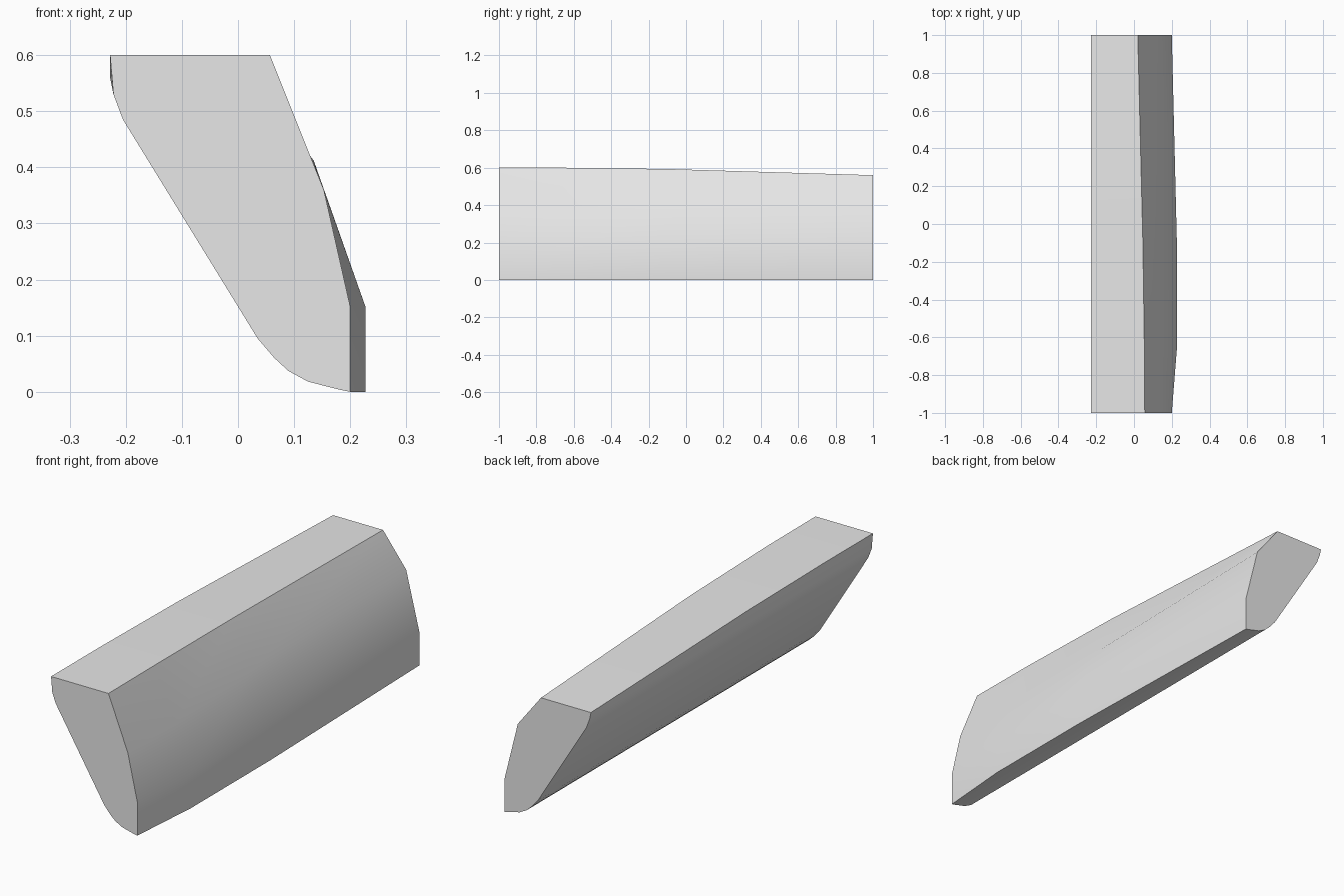
import bpy, bmesh, math

cube = bpy.data.objects.get("Cube")
if cube:
    bpy.data.objects.remove(cube, do_unlink=True)

# Plain grey material
grey = bpy.data.materials.new("light_grey")
grey.use_nodes = True
colour = (0.8, 0.8, 0.8, 1)
grey.diffuse_color = colour
grey.node_tree.nodes["Principled BSDF"].inputs["Base Color"].default_value = colour

# Left flank and rounded underside, constant along the length (x, z)
underside = [(-0.222, 0.53), (-0.205, 0.485), (0.035, 0.095), (0.065, 0.06),
             (0.09, 0.037), (0.125, 0.018), (0.18, 0.004)]

# Stations: y, top height, top edge x, shoulder (x, z), side x
stations = [(-1.0, 0.6, 0.057, (0.153, 0.36), 0.2),
            (-0.66, 0.6, 0.055, (0.153, 0.36), 0.227),
            (-0.1, 0.593, 0.047, (0.143, 0.384), 0.227),
            (1.0, 0.56, 0.02, (0.135, 0.412), 0.2)]

# Loft the bar through its cross-sections
bm = bmesh.new()
rings = []
for y, top, edge_x, shoulder, side_x in stations:
    profile = [(-0.228, top), *underside, (side_x, 0.0), (side_x, 0.152),
               shoulder, (edge_x, top)]
    rings.append([bm.verts.new((x, y, z)) for x, z in profile])
count = len(rings[0])
for a, b in zip(rings, rings[1:]):
    for i in range(count):
        j = (i + 1) % count
        bm.faces.new((a[i], a[j], b[j], b[i]))

# End caps
bm.faces.new(rings[0])
bm.faces.new(rings[-1][::-1])
bmesh.ops.recalc_face_normals(bm, faces=bm.faces[:])

mesh = bpy.data.meshes.new("armrest_bar")
bm.to_mesh(mesh)
bm.free()
mesh.materials.append(grey)
bar = bpy.data.objects.new("armrest_bar", mesh)
bpy.context.collection.objects.link(bar)

# Smooth flanks with crisp top, bottom and end edges
bpy.ops.object.select_all(action="DESELECT")
bar.select_set(True)
bpy.context.view_layer.objects.active = bar
bpy.ops.object.shade_smooth_by_angle(angle=math.radians(32))
